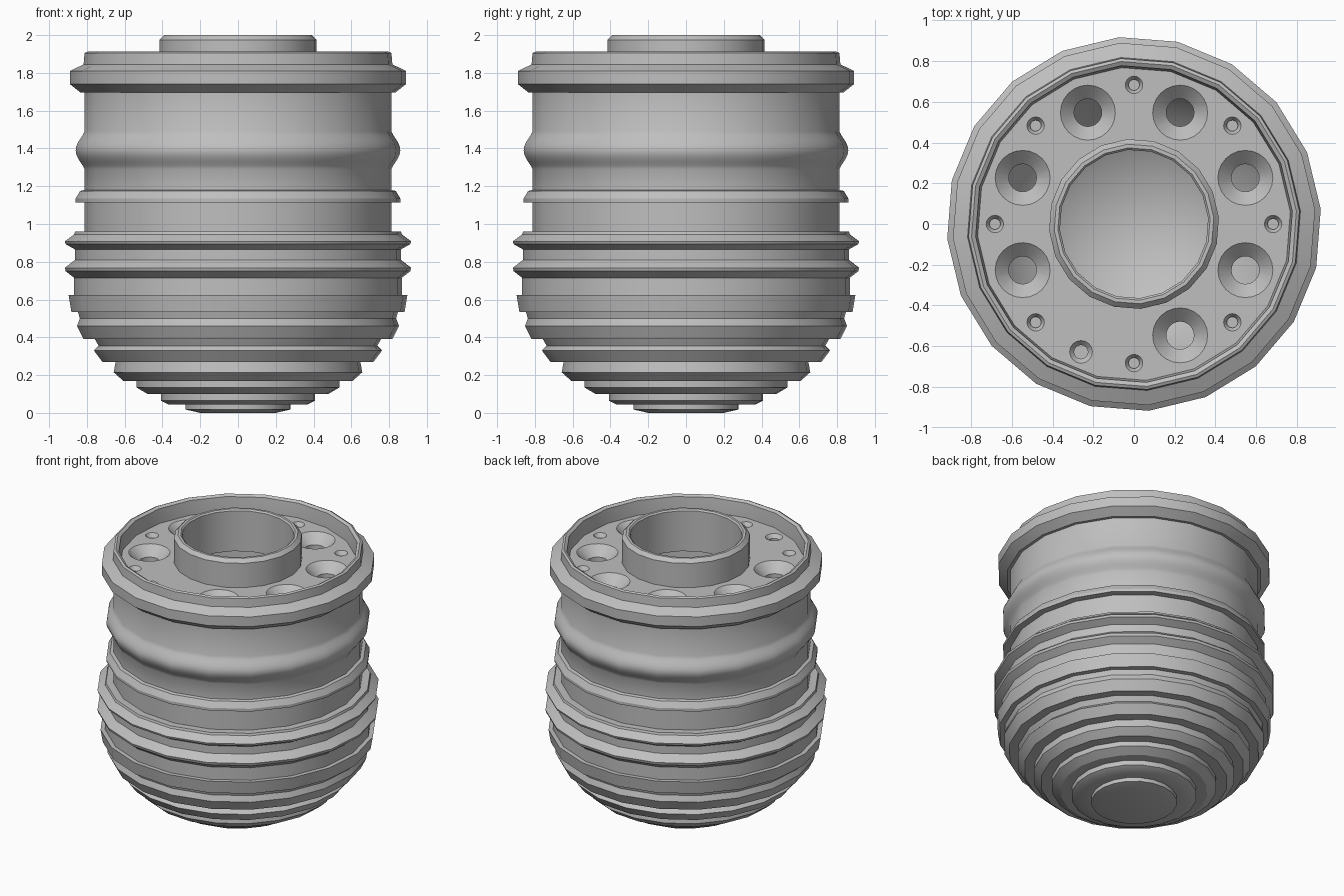
import bpy, bmesh, math

if "Cube" in bpy.data.objects:
    bpy.data.objects.remove(bpy.data.objects["Cube"])

grey = bpy.data.materials.new("plain grey")
grey.diffuse_color = (0.52, 0.52, 0.52, 1)
grey.use_nodes = True
grey.node_tree.nodes["Principled BSDF"].inputs["Base Color"].default_value = grey.diffuse_color


def lathe(name, profile, sides=20, turn=4.5, centre=(0, 0)):
    """Spin a closed (radius, z) outline about a vertical axis."""
    bm = bmesh.new()
    rings = []
    for i in range(sides):
        a = math.radians(turn) + math.tau * i / sides
        rings.append([bm.verts.new((centre[0] + r * math.cos(a),
                                    centre[1] + r * math.sin(a), z)) for r, z in profile])
    n = len(profile)
    for i in range(sides):
        a, b = rings[i], rings[(i + 1) % sides]
        for j in range(n):
            k = (j + 1) % n
            if profile[j][0] == 0 and profile[k][0] == 0:
                continue
            if profile[j][0] == 0:
                bm.faces.new((a[j], b[k], a[k]))
            elif profile[k][0] == 0:
                bm.faces.new((a[j], b[j], a[k]))
            else:
                bm.faces.new((a[j], b[j], b[k], a[k]))
    bmesh.ops.remove_doubles(bm, verts=bm.verts, dist=1e-5)
    bmesh.ops.recalc_face_normals(bm, faces=bm.faces)
    me = bpy.data.meshes.new(name)
    bm.to_mesh(me)
    bm.free()
    ob = bpy.data.objects.new(name, me)
    bpy.context.collection.objects.link(ob)
    me.materials.append(grey)
    return ob


def activate(ob):
    bpy.ops.object.select_all(action='DESELECT')
    ob.select_set(True)
    bpy.context.view_layer.objects.active = ob


# stepped rounded bottom
outer = [(0, 0), (.20, 0), (.28, .018), (.28, .045), (.37, .045), (.41, .065), (.41, .10),
         (.48, .10), (.54, .135), (.54, .17), (.61, .17), (.66, .215), (.65, .27),
         (.72, .27), (.765, .33), (.74, .355), (.76, .39), (.82, .39), (.855, .46),
         (.84, .50), (.85, .535), (.885, .535), (.90, .625), (.87, .625)]
# two sharp fins
outer += [(.87, .715), (.915, .75), (.92, .768), (.865, .81), (.865, .865), (.915, .893),
          (.92, .908), (.87, .945), (.865, .96), (.815, .96)]
# thin band
outer += [(.815, 1.115), (.862, 1.115), (.862, 1.135), (.838, 1.175), (.815, 1.18)]
# soft bulge
for i in range(11):
    t = i / 10
    outer.append((.815 + .047 * math.sin(math.pi * t) ** 1.3, 1.29 + .20 * t))
# top collar and rim
outer += [(.815, 1.695), (.835, 1.695), (.892, 1.74), (.892, 1.81), (.82, 1.845),
          (.815, 1.905), (.80, 1.912), (.78, 1.90), (.77, 1.80)]
# hollow bowl inside
inner = [(.77, .85)]
for i in range(1, 11):
    a = math.pi / 2 * i / 10
    inner.append((.77 * math.cos(a) if i < 10 else 0, .85 - .78 * math.sin(a)))
body = lathe("ribbed_body", outer + inner)

# recessed plate with raised tube in the middle
plate = lathe("top_plate", [(.365, 1.70), (.365, 1.99), (.375, 2.0), (.393, 2.0), (.418, 1.975),
                            (.418, 1.80), (.774, 1.80), (.774, 1.70)])


def polar(r, deg):
    return r * math.cos(math.radians(deg)), r * math.sin(math.radians(deg))


# countersunk holes: seven large through holes, small blind ones between
cutters = []
for k in range(8):
    big = 22.5 + 45 * k
    if k != 5:
        cutters.append(lathe("hole_cutter", [(0, 1.83), (.135, 1.83), (.135, 1.80), (.068, 1.735),
                                             (.068, 1.6), (0, 1.6)], 24, 0, polar(.592, big)))
    else:
        cutters.append(lathe("hole_cutter", [(0, 1.83), (.056, 1.83), (.056, 1.80), (.034, 1.775),
                                             (.034, 1.74), (0, 1.74)], 16, 0, polar(.68, big)))
    cutters.append(lathe("hole_cutter", [(0, 1.83), (.043, 1.83), (.043, 1.80), (.027, 1.775),
                                         (.027, 1.75), (0, 1.75)], 16, 0, polar(.683, 45 * k)))
activate(cutters[0])
for c in cutters:
    c.select_set(True)
bpy.ops.object.join()
cutter = cutters[0]
cutter.hide_render = True
activate(plate)
mod = plate.modifiers.new("holes", 'BOOLEAN')
mod.operation = 'DIFFERENCE'
mod.solver = 'EXACT'
mod.object = cutter
bpy.ops.object.modifier_apply(modifier="holes")
bpy.data.objects.remove(cutter)

# smooth around, crisp at the ridges
for ob in (body, plate):
    activate(ob)
    bpy.ops.object.shade_smooth_by_angle(angle=math.radians(28))
